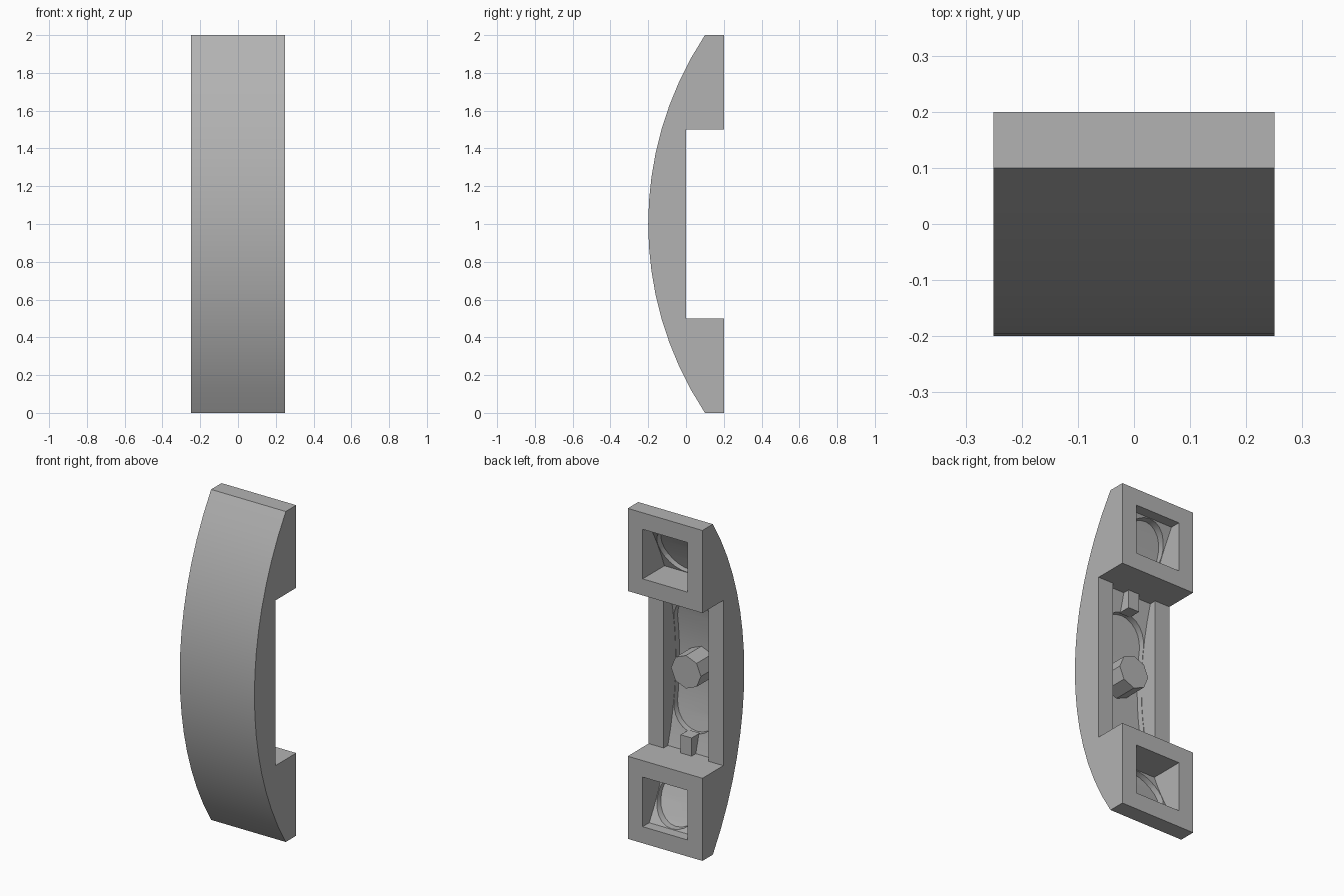
import bpy, bmesh, math
from mathutils import Vector

if "Cube" in bpy.data.objects:
    bpy.data.objects.remove(bpy.data.objects["Cube"], do_unlink=True)

# Material
grey = bpy.data.materials.new("plain grey")
grey.use_nodes = True
grey.diffuse_color = (0.45, 0.45, 0.45, 1)
grey.node_tree.nodes["Principled BSDF"].inputs["Base Color"].default_value = (0.45, 0.45, 0.45, 1)

RADIUS = 1.8167            # front curve
CENTRE_Y = RADIUS - 0.2


def curve_y(z, inset=0.0):
    return CENTRE_Y - math.sqrt((RADIUS - inset) ** 2 - (z - 1) ** 2)


def arc(z0, z1, inset, steps):
    zs = [z0 + (z1 - z0) * i / steps for i in range(steps + 1)]
    return [(curve_y(z, inset), z) for z in zs]


def prism(name, points, sweep):
    """Closed outline swept along a vector."""
    bm = bmesh.new()
    face = bm.faces.new([bm.verts.new(p) for p in points])
    new = bmesh.ops.extrude_face_region(bm, geom=[face])["geom"]
    verts = [v for v in new if isinstance(v, bmesh.types.BMVert)]
    bmesh.ops.translate(bm, verts=verts, vec=Vector(sweep))
    bmesh.ops.recalc_face_normals(bm, faces=bm.faces)
    mesh = bpy.data.meshes.new(name)
    bm.to_mesh(mesh)
    bm.free()
    mesh.materials.append(grey)
    obj = bpy.data.objects.new(name, mesh)
    bpy.context.collection.objects.link(obj)
    return obj


def side_prism(name, profile, half):
    return prism(name, [(-half, y, z) for y, z in profile], (2 * half, 0, 0))


def boolean(target, tool, operation):
    mod = target.modifiers.new("cut", "BOOLEAN")
    mod.operation = operation
    mod.solver = "EXACT"
    mod.object = tool
    bpy.context.view_layer.objects.active = target
    bpy.ops.object.modifier_apply(modifier=mod.name)
    bpy.data.objects.remove(tool, do_unlink=True)


def pocket(z0, z1):
    """Square-sided cavity ending on an inner curve."""
    steps = max(4, round((z1 - z0) * 10))
    return side_prism("pocket_cutter", arc(z0, z1, 0.085, steps) + [(0.4, z1), (0.4, z0)], 0.15)


def round_recess(z0, z1):
    """Round-ended recess, slightly deeper than the pocket."""
    r, n = 0.148, 12
    outline = []
    for centre, start in ((z1, 0), (z0, math.pi)):
        for i in range(n + (z0 != z1)):
            a = start + math.pi * i / n
            outline.append((r * math.cos(a), -0.3, centre + r * math.sin(a)))
    slot = prism("recess_cutter", outline, (0, 0.6, 0))
    core = side_prism("core_cutter", arc(0.03, 1.97, 0.05, 20) + [(0.5, 1.97), (0.5, 0.03)], 0.2)
    boolean(slot, core, "INTERSECT")
    return slot


# Curved body with two raised end blocks at the back
back = [(0.2, 2), (0.2, 1.5), (0, 1.5), (0, 0.5), (0.2, 0.5), (0.2, 0)]
body = side_prism("curved_body", arc(0, 2, 0, 16) + back, 0.25)
for z0, z1 in ((0.1, 0.4), (0.5, 1.5), (1.6, 1.9)):
    boolean(body, pocket(z0, z1), "DIFFERENCE")
for z0, z1 in ((0.25, 0.25), (0.75, 1.25), (1.75, 1.75)):
    boolean(body, round_recess(z0, z1), "DIFFERENCE")

# Central eight-sided post
ring = [math.tau * i / 8 for i in range(8)]
prism("centre_post", [(0.1 * math.cos(a), -0.17, 1 + 0.1 * math.sin(a)) for a in ring], (0, 0.17, 0))

# Small ribs at both ends of the channel
for name, z0, z1 in (("lower_rib", 0.49, 0.61), ("upper_rib", 1.39, 1.51)):
    side_prism(name, [(-0.08, z0), (-0.001, z0), (-0.001, z1), (-0.08, z1)], 0.037)

# Smooth curve, sharp edges
bpy.ops.object.select_all(action="DESELECT")
body.select_set(True)
bpy.context.view_layer.objects.active = body
bpy.ops.object.shade_smooth_by_angle(angle=math.radians(30))
